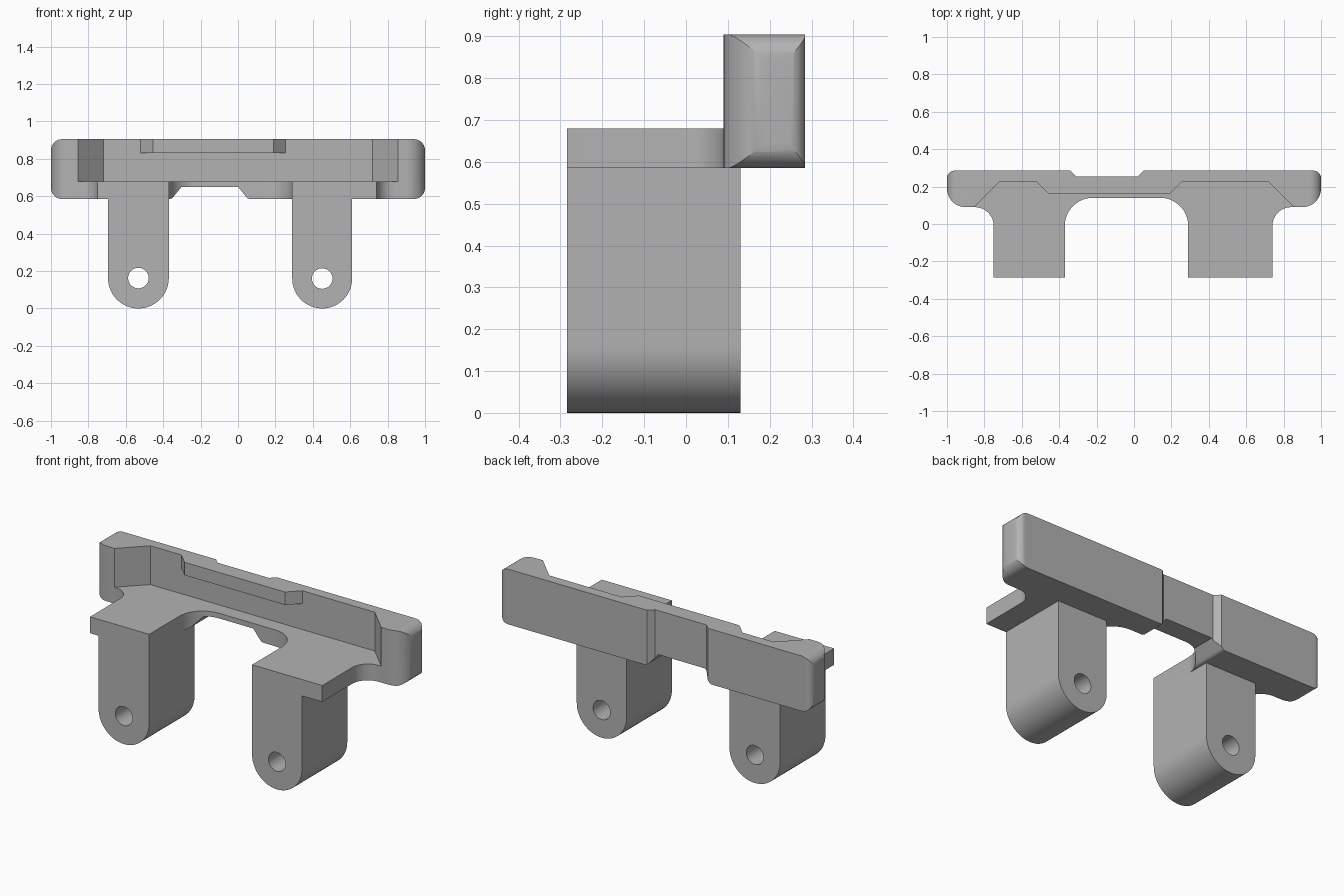
import bpy
import bmesh
import math
from mathutils import Vector

if "Cube" in bpy.data.objects:
    bpy.data.objects.remove(bpy.data.objects["Cube"])

GREY = (0.45, 0.45, 0.45, 1)
grey = bpy.data.materials.new("plain grey")
grey.use_nodes = True
grey.diffuse_color = GREY
grey.node_tree.nodes["Principled BSDF"].inputs["Base Color"].default_value = GREY


def rounded(points, steps=12):
    """Outline from (u, v) or (u, v, radius) corners, with the radii as arcs."""
    out = []
    for i, p in enumerate(points):
        c = Vector(p[:2])
        if len(p) == 2:
            out.append(c)
            continue
        a = (Vector(points[i - 1][:2]) - c).normalized()
        b = (Vector(points[(i + 1) % len(points)][:2]) - c).normalized()
        half = a.angle(b) / 2
        centre = c + (a + b).normalized() * p[2] / math.sin(half)
        start = c + a * p[2] / math.tan(half) - centre
        end = c + b * p[2] / math.tan(half) - centre
        sweep = math.pi - 2 * half
        for k in range(steps + 1):
            t = k / steps
            out.append(centre + (start * math.sin((1 - t) * sweep)
                                 + end * math.sin(t * sweep)) / math.sin(sweep))
    return out


def prism(name, outline, low, high, along="Z"):
    """Extrude an outline along Z (outline in x, y) or Y (outline in x, z)."""
    place = (lambda p, d: (p.x, p.y, d)) if along == "Z" else (lambda p, d: (p.x, d, p.y))
    bm = bmesh.new()
    face = bm.faces.new([bm.verts.new(place(p, low)) for p in outline])
    side = bmesh.ops.extrude_face_region(bm, geom=[face])["geom"]
    shift = Vector(place(Vector((0, 0)), high - low))
    bmesh.ops.translate(bm, vec=shift, verts=[g for g in side if isinstance(g, bmesh.types.BMVert)])
    bmesh.ops.recalc_face_normals(bm, faces=bm.faces)
    mesh = bpy.data.meshes.new(name)
    bm.to_mesh(mesh)
    bm.free()
    mesh.materials.append(grey)
    obj = bpy.data.objects.new(name, mesh)
    bpy.context.collection.objects.link(obj)
    return obj


def select(obj):
    bpy.ops.object.select_all(action="DESELECT")
    obj.select_set(True)
    bpy.context.view_layer.objects.active = obj


def combine(obj, tool, operation):
    mod = obj.modifiers.new("shape", "BOOLEAN")
    mod.operation, mod.object, mod.solver = operation, tool, "EXACT"
    select(obj)
    bpy.ops.object.modifier_apply(modifier=mod.name)
    bpy.data.objects.remove(tool)


def smooth(obj):
    select(obj)
    bpy.ops.object.shade_smooth_by_angle(angle=math.radians(25))


BASE, SHELF, LIP, TOP = 0.585, 0.68, 0.83, 0.905
FRONT, BACK = -0.285, 0.285

# Body: plan of the bar with its two forward tabs
plan = rounded([
    (-1, BACK, 0.04), (-1, 0.09, 0.1), (-0.75, 0.09, 0.1),
    (-0.75, FRONT), (-0.37, FRONT), (-0.37, 0.14, 0.15),
    (0.29, 0.14, 0.15), (0.29, FRONT), (0.74, FRONT),
    (0.74, 0.09, 0.1), (1, 0.09, 0.1), (1, BACK, 0.04),
    (0.05, BACK), (0.02, 0.255), (-0.31, 0.255), (-0.34, BACK)])
body = prism("bracket_body", plan, BASE - 0.1, TOP + 0.1)

# Elevation: rounded ends and the shallow arch underneath
elevation = rounded([
    (-1, TOP, 0.06), (-1, BASE, 0.06), (-0.355, BASE, 0.03), (-0.302, 0.65),
    (0, 0.65), (0.053, BASE, 0.03), (1, BASE, 0.06), (1, TOP, 0.06)])
combine(body, prism("elevation_cutter", elevation, -0.5, 0.5, "Y"), "INTERSECT")

# Pocket open to the front, with an overhanging lip in the middle
left_side = [(-1.255, -0.31), (-0.72, 0.225)]
right_side = [(0.72, 0.225), (1.255, -0.31)]
lip = [(-0.52, 0.225), (-0.455, 0.16), (0.19, 0.16), (0.255, 0.225)]
combine(body, prism("pocket_cutter", rounded(left_side + right_side), SHELF, LIP), "DIFFERENCE")
combine(body, prism("lip_cutter", rounded(left_side + lip + right_side), LIP, 1.1), "DIFFERENCE")
smooth(body)

# Legs: round-bottomed lugs with a pin hole
for side, x0, x1 in (("right", -0.695, -0.37), ("left", 0.29, 0.61)):
    mid, r = (x0 + x1) / 2, (x1 - x0) / 2
    arc = [Vector((mid - r * math.cos(math.pi * k / 32), r - r * math.sin(math.pi * k / 32)))
           for k in range(33)]
    leg = prism(side + "_leg", arc + [Vector((x1, BASE)), Vector((x0, BASE))], FRONT, 0.13, "Y")
    ring = [Vector((mid + 0.055 * math.cos(math.tau * k / 32), r + 0.055 * math.sin(math.tau * k / 32)))
            for k in range(32)]
    combine(leg, prism("hole_cutter", ring, -0.5, 0.5, "Y"), "DIFFERENCE")
    smooth(leg)
